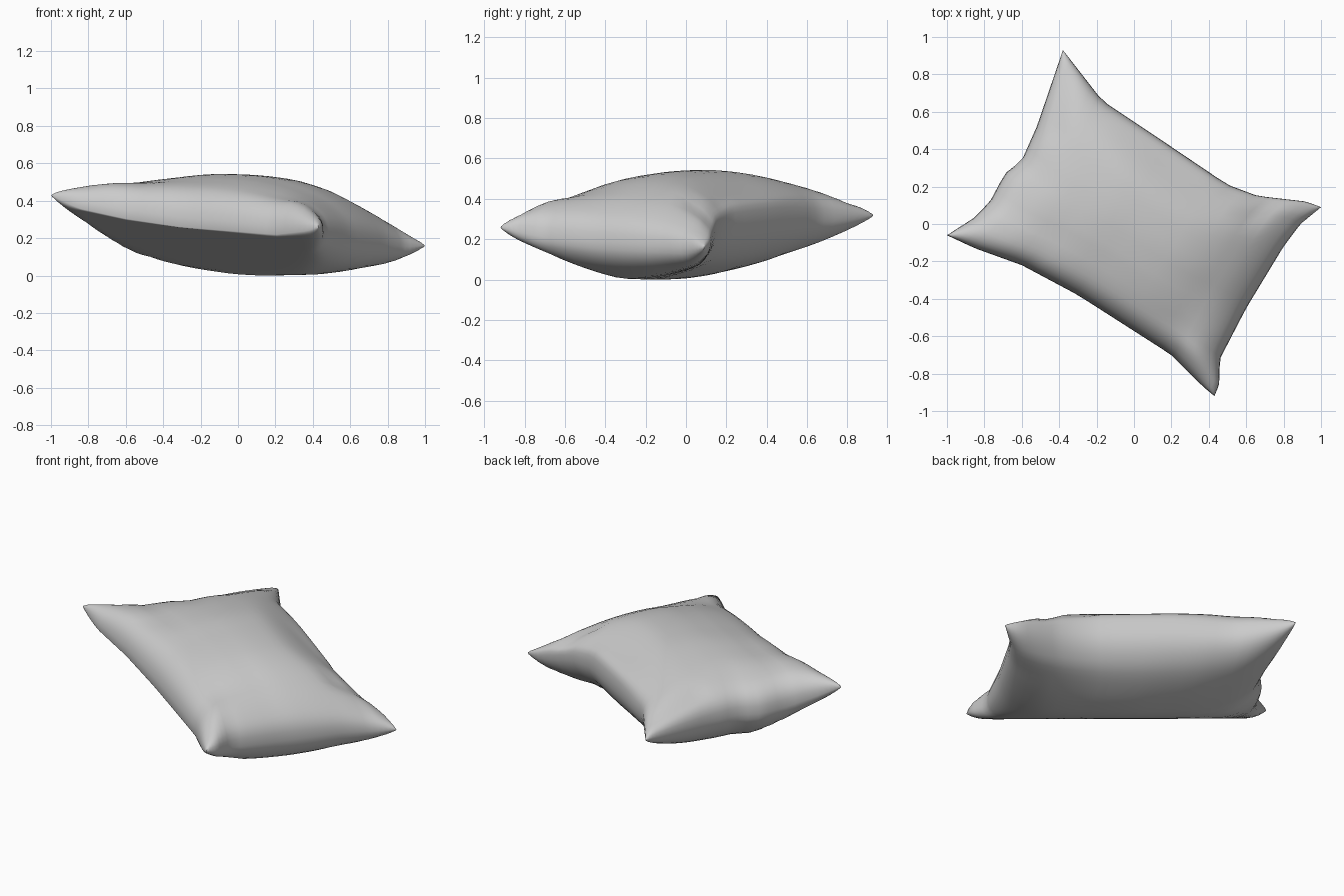
import bpy, bmesh, math
from mathutils import Vector as V

if "Cube" in bpy.data.objects:
    bpy.data.objects.remove(bpy.data.objects["Cube"])

# Seam of the pillow: four edges between its corners
LEFT_BACK = [(-1, -.06, .42), (-.86, .03, .35), (-.77, .12, .31), (-.69, .27, .30),
             (-.6, .34, .30), (-.52, .52, .30), (-.38, .93, .31)]
FRONT_RIGHT = [(.43, -.92, .25), (.455, -.86, .235), (.46, -.72, .205), (.6, -.45, .18),
               (.8, -.12, .16), (.89, 0, .145), (1, .09, .15)]
LEFT_FRONT = [(-1, -.06, .42), (-.85, -.13, .35), (-.6, -.22, .295), (-.3, -.38, .25),
              (.2, -.70, .21), (.37, -.87, .23), (.43, -.92, .25)]
BACK_RIGHT = [(-.38, .93, .31), (-.17, .66, .31), (.1, .48, .31), (.5, .21, .28),
              (.66, .15, .25), (.92, .12, .17), (1, .09, .15)]

# Creases in the top: start, end, depth, width
CREASES = [((.95, .10), (.5, .17), .03, .05),
           ((.15, .32), (.38, .20), .02, .05),
           ((.62, .03), (.75, .14), .025, .05),
           ((-.36, .80), (-.42, .50), .015, .05)]
# Fuller spots in the top near the front and left corners: place, height, width
BUMPS = [((.36, -.70), .02, .16), ((-.72, 0), .02, .16)]
N = 32


def along(points, t):
    """Point at a fraction of a polyline's length."""
    pts = [V(p) for p in points]
    lens = [(b - a).length for a, b in zip(pts, pts[1:])]
    d = t * sum(lens)
    for a, b, length in zip(pts, pts[1:], lens):
        if d <= length:
            return a.lerp(b, d / length)
        d -= length
    return pts[-1]


def seam_sheet(s, t):
    """Surface spanning the seam: s runs front to back, t along those edges."""
    a, b = along(LEFT_FRONT, t), along(BACK_RIGHT, t)
    c, d = along(LEFT_BACK, s), along(FRONT_RIGHT, s)
    front = V(LEFT_FRONT[0]).lerp(V(LEFT_FRONT[-1]), t)
    back = V(BACK_RIGHT[0]).lerp(V(BACK_RIGHT[-1]), t)
    return a.lerp(b, s) + c.lerp(d, t) - front.lerp(back, s)


def details(p):
    total = 0
    for a, b, depth, width in CREASES:
        a, b, q = V(a), V(b), p.xy
        k = max(0, min(1, (q - a).dot(b - a) / (b - a).length_squared))
        total -= depth * math.exp(-((q - a.lerp(b, k)).length / width) ** 2)
    for c, height, width in BUMPS:
        total += height * math.exp(-((p.xy - V(c)).length / width) ** 2)
    return total


def soft_min(a, b, k=.03):
    h = max(k - abs(a - b), 0) / k
    return min(a, b) - h * h * k / 4


def puffed(p, side, s, t):
    """Height of the top (1) or underside (-1) over the seam sheet."""
    q = 16 * s * (1 - s) * t * (1 - t)
    slope = .374 * p.x + .44 * p.y
    if side == 1:
        f = q ** .40
        z = p.z + (.30 - .03 * p.x - .07 * p.y) * f + details(p) * min(1, 2 * f)
        return max(soft_min(z, .637 - slope), p.z + .004)   # flattened back side
    f = q ** .42
    z = p.z - (.235 + .05 * p.x + .06 * p.y) * f
    return min(-soft_min(-z, .03 + slope), p.z - .004)      # flattened front underside


# Pillow: two puffed sheets sharing the seam
bm = bmesh.new()
params = [(1 - math.cos(math.pi * i / N)) / 2 for i in range(N + 1)]
seam = {}
for side in (1, -1):
    grid = {}
    for i, s in enumerate(params):
        for j, t in enumerate(params):
            p = seam_sheet(s, t)
            if i in (0, N) or j in (0, N):
                if (i, j) not in seam:
                    seam[i, j] = bm.verts.new(p)
                grid[i, j] = seam[i, j]
                continue
            p.z = puffed(p, side, s, t)
            grid[i, j] = bm.verts.new(p)
    for i in range(N):
        for j in range(N):
            quad = [grid[i, j], grid[i, j + 1], grid[i + 1, j + 1], grid[i + 1, j]]
            bm.faces.new(quad if side == 1 else quad[::-1])

# Rest on the floor
low = min(v.co.z for v in bm.verts)
for v in bm.verts:
    v.co.z -= low
bmesh.ops.recalc_face_normals(bm, faces=bm.faces)
mesh = bpy.data.meshes.new("pillow")
bm.to_mesh(mesh)
bm.free()
pillow = bpy.data.objects.new("pillow", mesh)
bpy.context.collection.objects.link(pillow)
bpy.context.view_layer.objects.active = pillow
pillow.select_set(True)
bpy.ops.object.shade_smooth_by_angle(angle=math.radians(60))
